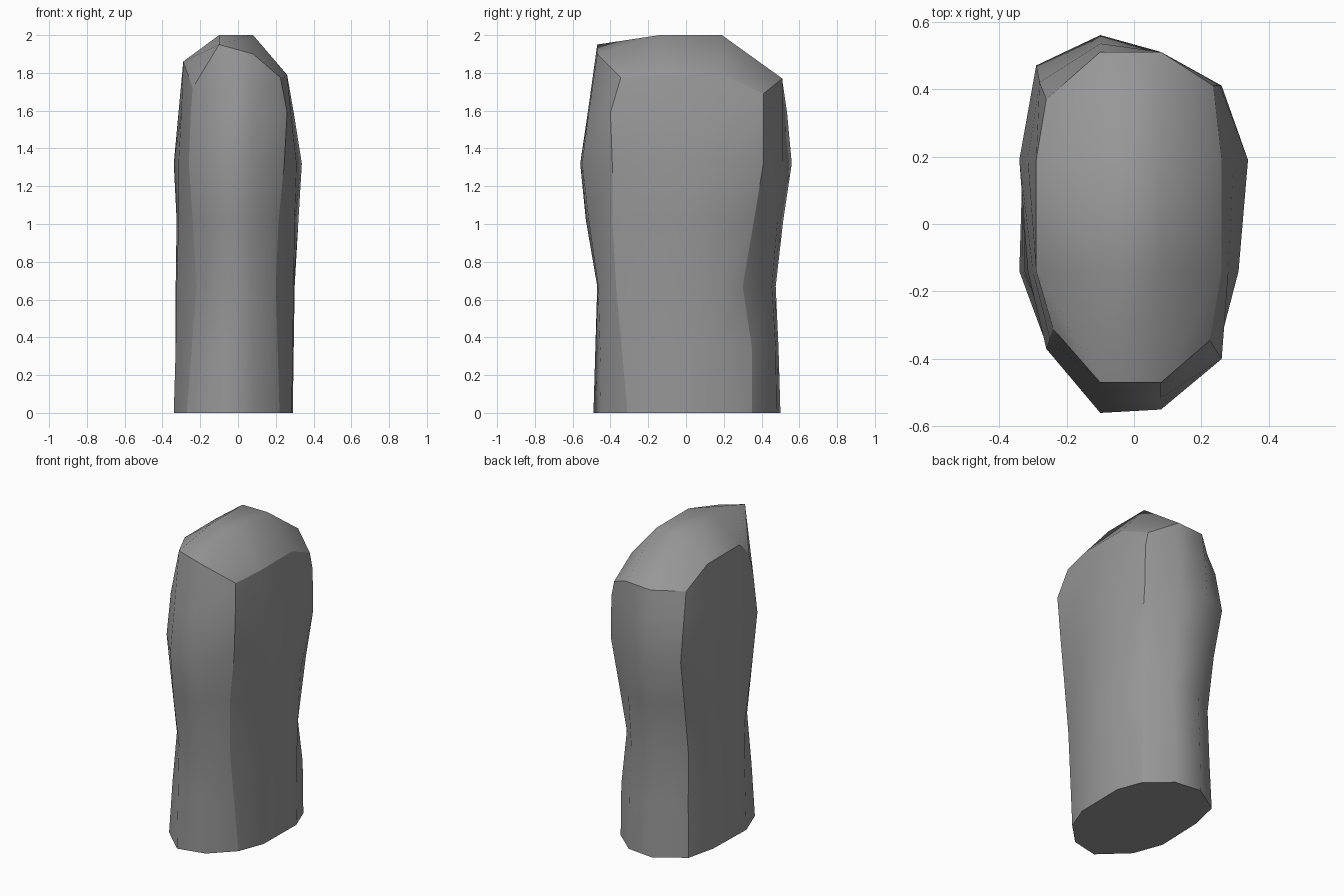
import bpy, bmesh

if "Cube" in bpy.data.objects:
    bpy.data.objects.remove(bpy.data.objects["Cube"])

# Per section: z, front y (left, right), back y (left, right), left x (front, back),
# right x (front, back), then corners front-right, back-right, back-left, front-left (x, y)
SECTIONS = [
    (0.00, (-.49, -.45), (.50, .48), (-.34, -.33), (.285, .29), (.22, -.31), (.23, .35), (-.285, .38), (-.27, -.33)),
    (0.34, (-.48, -.455), (.49, .475), (-.33, -.33), (.29, .295), (.21, -.34), (.225, .35), (-.275, .37), (-.245, -.33)),
    (0.67, (-.47, -.465), (.475, .455), (-.325, -.33), (.295, .30), (.20, -.37), (.22, .30), (-.27, .36), (-.22, -.32)),
    (1.02, (-.53, -.515), (.515, .485), (-.315, -.325), (.30, .32), (.215, -.39), (.24, .36), (-.275, .41), (-.24, -.35)),
    (1.32, (-.56, -.55), (.56, .51), (-.315, -.34), (.31, .338), (.245, -.39), (.26, .41), (-.29, .47), (-.26, -.37)),
    (1.59, (-.52, -.515), (.535, .51), (-.30, -.315), (.28, .295), (.26, -.40), (.255, .41), (-.28, .42), (-.25, -.34)),
]
TOP = ((-.47, -.47), (.51, .51), (-.29, -.29), (.26, .26), (.225, -.345), (.235, .41), (-.26, .37), (-.24, -.31))
TOP_Z = [1.95, 1.90, 1.775, 1.79, 1.79, 1.69, 1.77, 1.76, 1.74, 1.86, 1.86, 1.72]
X0, X1, Y0, Y1 = -0.10, 0.08, -0.14, 0.19
CORNERS = (2, 5, 8, 11)


def outline(front, back, left, right, fr, br, bl, fl):
    """Twelve-sided outline, counter-clockwise from the front edge."""
    return [(X0, front[0]), (X1, front[1]), fr, (right[0], Y0), (right[1], Y1), br,
            (X1, back[1]), (X0, back[0]), bl, (left[1], Y1), (left[0], Y0), fl]


bm = bmesh.new()

# Pillar sides
rings = [[bm.verts.new((x, y, s[0])) for x, y in outline(*s[1:])] for s in SECTIONS]
rings.append([bm.verts.new((x, y, z)) for (x, y), z in zip(outline(*TOP), TOP_Z)])
for a, b in zip(rings, rings[1:]):
    for i in range(12):
        j = (i + 1) % 12
        bm.faces.new((a[i], a[j], b[j], b[i]))
bm.faces.new(rings[0][::-1])

# Domed cap: raised centre panel, four edge panels, four corner panels
t = rings[-1]
peak = [bm.verts.new((x, y, 2.0)) for x, y in ((X0, Y0), (X1, Y0), (X1, Y1), (X0, Y1))]
bm.faces.new(peak)
for k in range(4):
    p, q, i = peak[k], peak[(k + 1) % 4], 3 * k
    bm.faces.new((t[i], t[i + 1], q, p))
    bm.faces.new((t[i + 1], t[i + 2], t[(i + 3) % 12], q))

bmesh.ops.recalc_face_normals(bm, faces=bm.faces)

# Smooth everywhere, except hard corner seams, base edge and cap rim
for f in bm.faces:
    f.smooth = True
for ring in (rings[0], t):
    for i in range(12):
        bm.edges.get((ring[i], ring[(i + 1) % 12])).smooth = False
for a, b in zip(rings, rings[1:]):
    for i in CORNERS:
        bm.edges.get((a[i], b[i])).smooth = False

mesh = bpy.data.meshes.new("stone_pillar")
bm.to_mesh(mesh)
bm.free()
pillar = bpy.data.objects.new("stone_pillar", mesh)
bpy.context.collection.objects.link(pillar)

# Dark grey stone
stone = bpy.data.materials.new("dark_stone")
stone.diffuse_color = (0.31, 0.31, 0.31, 1)
stone.use_nodes = True
stone.node_tree.nodes["Principled BSDF"].inputs["Base Color"].default_value = stone.diffuse_color
mesh.materials.append(stone)
